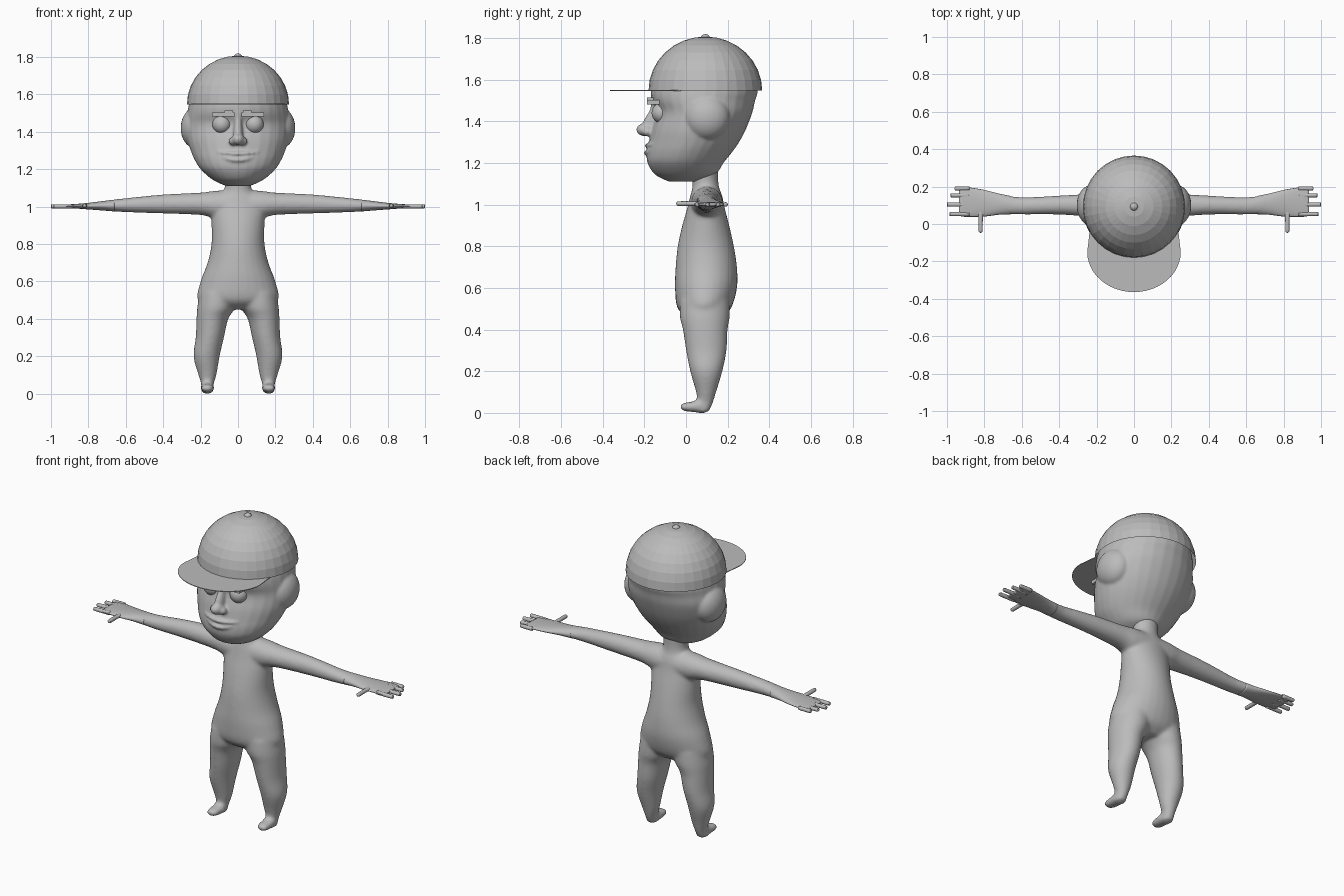
import bpy, bmesh, math
from mathutils import Matrix, Vector

grey = bpy.data.materials.new("plain grey")
grey.diffuse_color = (0.5, 0.5, 0.5, 1)


def finish(bm, name, smooth=True, voxel=0, smoothing=0):
    """Turn a bmesh into an object, optionally fused and smoothed."""
    bmesh.ops.recalc_face_normals(bm, faces=bm.faces)
    for f in bm.faces:
        f.smooth = smooth
    me = bpy.data.meshes.new(name)
    bm.to_mesh(me)
    bm.free()
    me.materials.append(grey)
    ob = bpy.data.objects.new(name, me)
    bpy.context.collection.objects.link(ob)
    if voxel:
        bpy.context.view_layer.objects.active = ob
        rm = ob.modifiers.new("fuse", 'REMESH')
        rm.mode, rm.voxel_size, rm.use_smooth_shade = 'VOXEL', voxel, True
        sm = ob.modifiers.new("soften", 'SMOOTH')
        sm.factor, sm.iterations = 0.5, smoothing
        for m in ("fuse", "soften"):
            bpy.ops.object.modifier_apply(modifier=m)
    return ob


def spline(rings, steps=4):
    """Catmull-Rom interpolation between ring tuples."""
    out = []
    for i in range(len(rings) - 1):
        p = [rings[max(0, min(len(rings) - 1, i + k))] for k in (-1, 0, 1, 2)]
        for s in range(steps):
            t = s / steps
            out.append([0.5 * (2 * b + (c - a) * t + (2 * a - 5 * b + 4 * c - d) * t * t
                               + (3 * b - a - 3 * c + d) * t ** 3) for a, b, c, d in zip(*p)])
    return out + [rings[-1]]


def loft(bm, axis, rings, both=False, n=28):
    """Ellipse rings (t, a0, a1, b0, b1) along an axis; a and b follow cyclically."""
    for sx in ((1, -1) if both else (1,)):
        loops = []
        for t, a0, a1, b0, b1 in spline(rings):
            loop = []
            for k in range(n):
                w = 2 * math.pi * k / n
                a = (a0 + a1) / 2 + (a1 - a0) / 2 * math.cos(w)
                b = (b0 + b1) / 2 + (b1 - b0) / 2 * math.sin(w)
                x, y, z = {'z': (a, b, t), 'x': (t, a, b), 'y': (b, t, a)}[axis]
                loop.append(bm.verts.new((x * sx, y, z)))
            loops.append(loop)
        for p, q in zip(loops, loops[1:]):
            for k in range(n):
                bm.faces.new((p[k], p[(k + 1) % n], q[(k + 1) % n], q[k]))
        bm.faces.new(loops[0])
        bm.faces.new(loops[-1])


def ball(bm, c, r, u=24, v=16):
    bmesh.ops.create_uvsphere(bm, u_segments=u, v_segments=v, radius=1,
                              matrix=Matrix.Translation(c) @ Matrix.Diagonal((*r, 1)))


# body: torso, neck, legs, feet and arms fused into one smooth skin
bm = bmesh.new()
loft(bm, 'z', [(.45, -.12, .12, .02, .16), (.5, -.215, .215, -.04, .215),
               (.6, -.2, .2, -.053, .245), (.7, -.163, .163, -.05, .245),
               (.8, -.142, .142, -.04, .23), (.9, -.142, .142, -.018, .208),
               (.98, -.145, .145, .005, .187), (1.04, -.13, .13, .02, .175),
               (1.08, -.08, .08, .03, .16), (1.12, -.07, .07, .03, .155),
               (1.18, -.08, .08, .03, .155)])
loft(bm, 'z', [(.005, .135, .195, .05, .11), (.05, .13, .197, .054, .13),
               (.1, .115, .212, .048, .145), (.2, .098, .238, .02, .175),
               (.3, .075, .226, .0, .195), (.4, .052, .222, -.015, .2),
               (.46, .015, .218, -.03, .21), (.54, .0, .205, -.03, .21)], both=True)
loft(bm, 'y', [(-.027, .022, .036, .15, .182), (-.015, .01, .047, .135, .196),
               (.03, .004, .055, .128, .2), (.08, -.002, .07, .13, .198),
               (.11, .008, .06, .14, .19)], both=True)
loft(bm, 'x', [(0, .02, .18, .92, 1.09), (.12, .025, .175, .935, 1.085),
               (.2, .035, .165, .955, 1.075), (.4, .05, .152, .963, 1.065),
               (.6, .05, .143, .97, 1.045), (.7, .052, .16, .977, 1.033),
               (.77, .042, .175, .982, 1.022)], both=True)
finish(bm, "body", voxel=.008, smoothing=14)

# hands: flat palms, four fingers and a thumb
bm = bmesh.new()
loft(bm, 'x', [(.66, .052, .15, .974, 1.036), (.72, .05, .162, .979, 1.03),
               (.8, .04, .182, .985, 1.02), (.87, .038, .194, .99, 1.014),
               (.92, .04, .2, .992, 1.011), (.935, .05, .19, .995, 1.007)], both=True)
for y, tip in ((.053, .987), (.104, 1.0), (.153, .982), (.19, .96)):
    r = .011
    loft(bm, 'x', [(.88, y - r, y + r, 1.001 - r, 1.001 + r),
                   (tip - .012, y - r, y + r, 1.001 - r, 1.001 + r),
                   (tip - .003, y - .007, y + .007, .994, 1.008),
                   (tip, y - .002, y + .002, .999, 1.003)], both=True, n=12)
loft(bm, 'y', [(-.047, 1.003, 1.007, .818, .822), (-.044, .998, 1.012, .813, .827),
               (-.034, .994, 1.016, .809, .831), (.03, .994, 1.016, .808, .832),
               (.08, .994, 1.014, .8, .84)], both=True, n=12)
finish(bm, "hands")

# head: skull, ear swellings, nose and lips
bm = bmesh.new()
loft(bm, 'z', [(1.11, -.06, .06, -.08, .05), (1.125, -.1, .1, -.115, .1),
               (1.15, -.145, .145, -.155, .148), (1.2, -.2, .2, -.185, .18),
               (1.25, -.232, .232, -.188, .22), (1.3, -.253, .253, -.178, .255),
               (1.36, -.27, .27, -.165, .287), (1.44, -.277, .277, -.143, .318),
               (1.5, -.27, .27, -.165, .332), (1.55, -.262, .262, -.168, .345),
               (1.63, -.24, .24, -.145, .33), (1.7, -.2, .2, -.105, .29),
               (1.75, -.14, .14, -.045, .23), (1.78, -.06, .06, .035, .155)])
for s in (1, -1):
    ball(bm, (s * .225, .1, 1.42), (.082, .11, .11))
    ball(bm, (s * .025, -.185, 1.35), (.026, .028, .022))
ball(bm, (0, -.195, 1.36), (.034, .044, .032))
loft(bm, 'z', [(1.34, -.03, .03, -.215, -.13), (1.4, -.025, .025, -.205, -.12),
               (1.46, -.022, .022, -.172, -.1), (1.51, -.04, .04, -.17, -.1)])
for i in range(-4, 5):  # smiling lips follow the face curve
    t = i / 4
    y, z = -.18 + .028 * t * t, 1.266 + .016 * t * t
    k = 1 - .45 * t * t
    ball(bm, (t * .09, y, z + .017 * k), (.026, .019, .012 * k), 16, 10)
    ball(bm, (t * .085, y - .002, z - .017 * k), (.026, .022 * k, .014 * k), 16, 10)
finish(bm, "head", voxel=.007, smoothing=6)

# eyes
bm = bmesh.new()
for s in (1, -1):
    ball(bm, (s * .087, -.115, 1.44), (.05, .05, .05), 32, 16)
finish(bm, "eyes")

# eyebrows: slabs with a raised inner end
bm = bmesh.new()
for s in (1, -1):
    for c, d in (((.08, -.157, 1.492), (.12, .06, .02)), ((.05, -.165, 1.505), (.045, .045, .018))):
        bmesh.ops.create_cube(bm, size=1, matrix=Matrix.Translation((s * c[0], c[1], c[2]))
                              @ Matrix.Diagonal((*d, 1)))
finish(bm, "eyebrows", smooth=False)

# cap: faceted open dome with a button
bm = bmesh.new()
ball(bm, (0, .093, 1.547), (.273, .273, .26), 32, 16)
bmesh.ops.delete(bm, geom=[v for v in bm.verts if v.co.z < 1.54], context='VERTS')
finish(bm, "cap_dome", smooth=False)
bm = bmesh.new()
ball(bm, (0, .093, 1.8), (.022, .022, .019), 16, 8)
finish(bm, "cap_button")

# cap brim: thin plate with straight sides and a round front
bm = bmesh.new()
pts = [(.235, -.02)] + [(.25 * math.cos(a), -.15 - .214 * math.sin(a))
                        for a in (math.pi * k / 24 for k in range(25))] + [(-.235, -.02)]
face = bm.faces.new([bm.verts.new((x, y, 1.55)) for x, y in pts])
ext = bmesh.ops.extrude_face_region(bm, geom=[face])
bmesh.ops.translate(bm, vec=Vector((0, 0, -.004)),
                    verts=[g for g in ext["geom"] if isinstance(g, bmesh.types.BMVert)])
finish(bm, "cap_brim", smooth=False)
